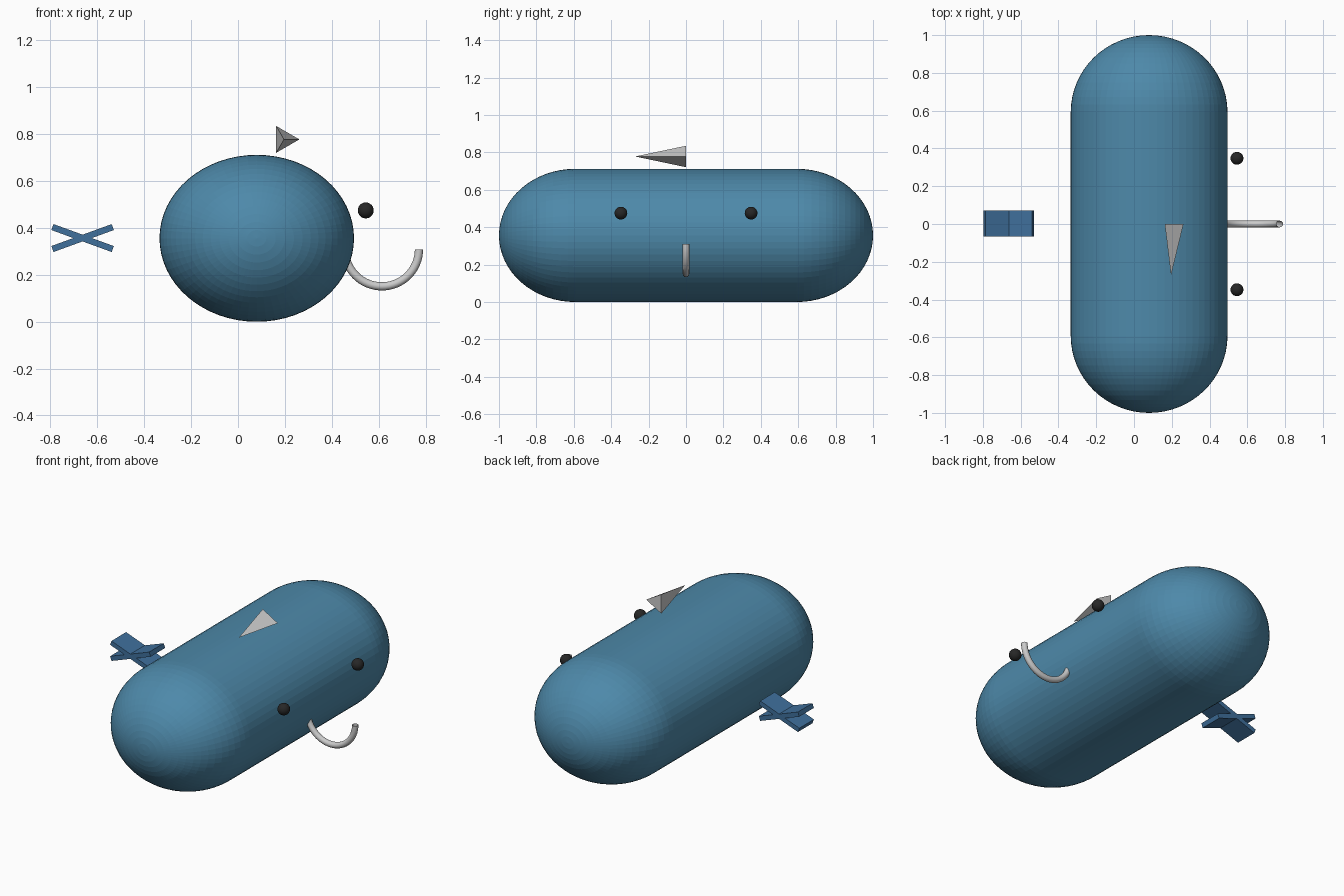
import bpy, bmesh
from math import sin, cos, pi, radians
from mathutils import Matrix, Vector

if "Cube" in bpy.data.objects:
    bpy.data.objects.remove(bpy.data.objects["Cube"])


def material(name, rgb):
    m = bpy.data.materials.new(name)
    m.diffuse_color = (*rgb, 1)
    m.use_nodes = True
    m.node_tree.nodes["Principled BSDF"].inputs["Base Color"].default_value = m.diffuse_color
    return m


BLUE = material("hull blue", (0.075, 0.25, 0.40))
DEEP = material("tail blue", (0.05, 0.16, 0.33))
BLACK = material("eye black", (0.02, 0.02, 0.02))


def finish(name, bm, mat=None, smooth=False):
    bmesh.ops.recalc_face_normals(bm, faces=bm.faces)
    for f in bm.faces:
        f.smooth = smooth
    me = bpy.data.meshes.new(name)
    bm.to_mesh(me)
    bm.free()
    ob = bpy.data.objects.new(name, me)
    bpy.context.collection.objects.link(ob)
    if mat:
        me.materials.append(mat)
    return ob


# body: lathed capsule along y, flattened in z
R, HALF, CAP, N = 0.415, 0.592, 0.408, 16
arc = [(R * cos(i * pi / 2 / N), HALF + CAP * sin(i * pi / 2 / N)) for i in range(N + 1)]
profile = [(r, -y) for r, y in reversed(arc)] + arc
bm = bmesh.new()
vs = [bm.verts.new((r, y, 0)) for r, y in profile]
es = [bm.edges.new(p) for p in zip(vs, vs[1:])]
bmesh.ops.spin(bm, geom=vs + es, cent=(0, 0, 0), axis=(0, 1, 0), angle=2 * pi, steps=64)
bmesh.ops.remove_doubles(bm, verts=bm.verts, dist=1e-4)
bm.transform(Matrix.Translation((0.08, 0, 0.356)) @ Matrix.Diagonal((1, 1, 0.356 / R, 1)))
finish("body", bm, BLUE)

# eyes
for name, y in (("eye_front", -0.348), ("eye_back", 0.348)):
    bm = bmesh.new()
    bmesh.ops.create_uvsphere(bm, u_segments=32, v_segments=16, radius=0.034,
                              matrix=Matrix.Translation((0.545, y, 0.475)))
    finish(name, bm, BLACK, True)

# mouth: open half ring hanging in the xz plane
bm = bmesh.new()
c, major, minor = Vector((0.614, 0, 0.309)), 0.158, 0.0175
ring = []
for i in range(16):
    a = 2 * pi * i / 16
    ring.append(bm.verts.new(c + Vector((-major + minor * cos(a), minor * sin(a), 0))))
edges = [bm.edges.new((ring[i], ring[i - 1])) for i in range(16)]
bmesh.ops.spin(bm, geom=ring + edges, cent=c, axis=(0, -1, 0), angle=pi, steps=32)
if min(v.co.z for v in bm.verts) > 0.25:  # keep the ring curving downwards
    for v in bm.verts:
        v.co.z = 2 * c.z - v.co.z
finish("mouth", bm, smooth=True)

# fin: three-sided spike pointing forward
bm = bmesh.new()
base = [bm.verts.new((0.196 + 0.066 * cos(2 * pi * i / 3), 0, 0.778 + 0.066 * sin(2 * pi * i / 3)))
        for i in range(3)]
tip = bm.verts.new((0.196, -0.272, 0.778))
bm.faces.new(base)
for i in range(3):
    bm.faces.new((base[i], base[i - 1], tip))
finish("top_fin", bm)

# tail: two crossed flat blades
for name, tilt in (("tail_blade_a", 20), ("tail_blade_b", -20)):
    bm = bmesh.new()
    bmesh.ops.create_cube(bm, size=1, matrix=Matrix.Translation((-0.663, 0.003, 0.357))
                          @ Matrix.Rotation(radians(tilt), 4, "Y")
                          @ Matrix.Diagonal((0.274, 0.137, 0.027, 1)))
    finish(name, bm, DEEP)
